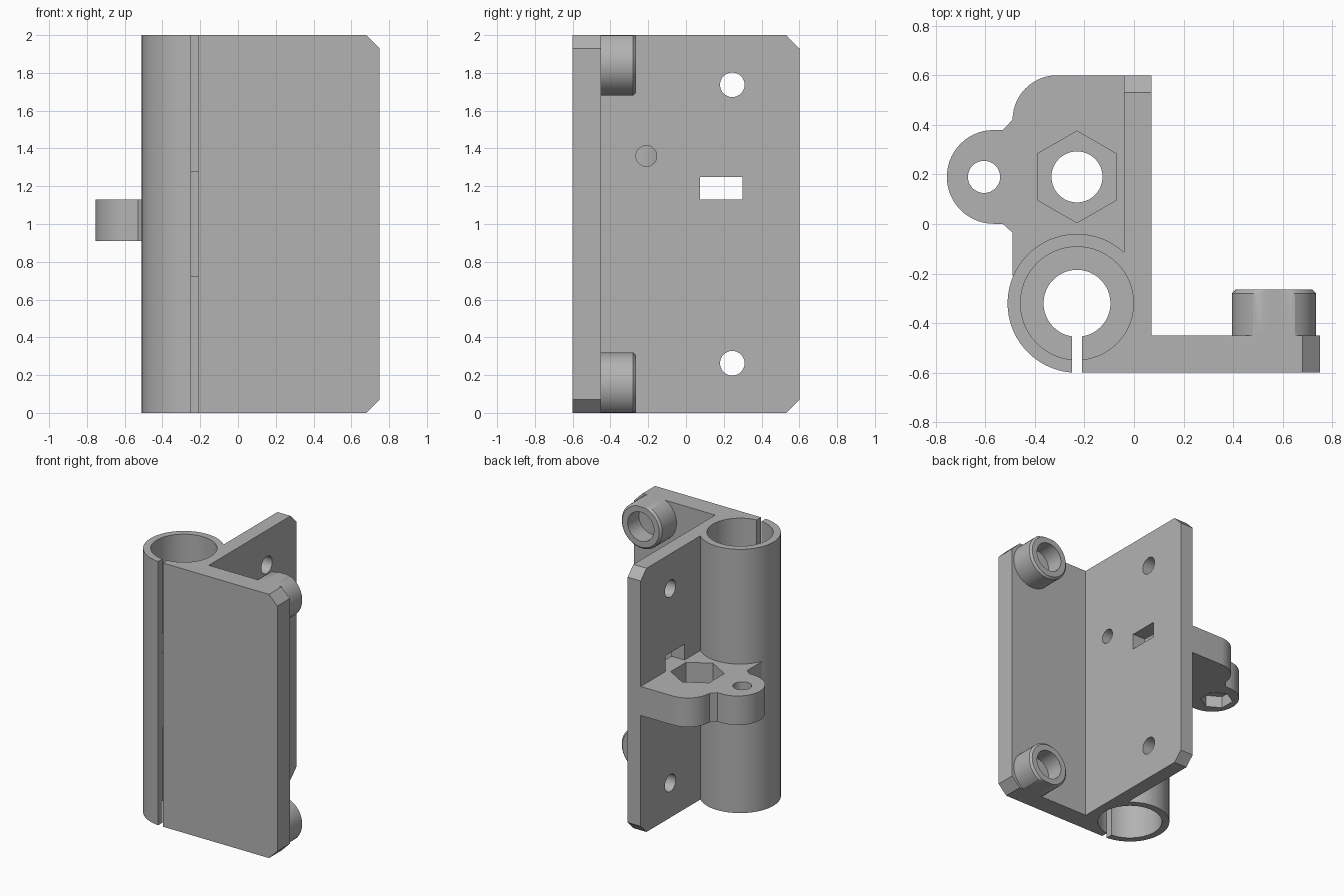
import bpy, bmesh, math

if "Cube" in bpy.data.objects:
    bpy.data.objects.remove(bpy.data.objects["Cube"])

grey = bpy.data.materials.new("plain grey")
grey.diffuse_color = (0.45, 0.45, 0.45, 1)
grey.use_nodes = True
grey.node_tree.nodes["Principled BSDF"].inputs["Base Color"].default_value = grey.diffuse_color


def arc(cx, cy, r, a0, a1, n):
    """Points on an arc, angles in degrees, both ends included."""
    return [(cx + r * math.cos(math.radians(a0 + (a1 - a0) * i / n)),
             cy + r * math.sin(math.radians(a0 + (a1 - a0) * i / n))) for i in range(n + 1)]


def circle(cx, cy, r, n=48, start=0):
    return arc(cx, cy, r, start, start + 360, n)[:-1]


def rect(x0, x1, y0, y1):
    return [(x0, y0), (x1, y0), (x1, y1), (x0, y1)]


def loft(name, rings, axis="z"):
    """Solid through rings, each given as (position along axis, 2D points)."""
    place = {"z": lambda u, v, w: (u, v, w),
             "y": lambda u, v, w: (u, w, v),
             "x": lambda u, v, w: (w, u, v)}[axis]
    bm = bmesh.new()
    loops = [[bm.verts.new(place(u, v, w)) for u, v in pts] for w, pts in rings]
    n = len(loops[0])
    bm.faces.new(loops[0])
    bm.faces.new(loops[-1])
    for a, b in zip(loops, loops[1:]):
        for i in range(n):
            j = (i + 1) % n
            bm.faces.new((a[i], a[j], b[j], b[i]))
    bmesh.ops.recalc_face_normals(bm, faces=bm.faces)
    mesh = bpy.data.meshes.new(name)
    bm.to_mesh(mesh)
    bm.free()
    mesh.materials.append(grey)
    ob = bpy.data.objects.new(name, mesh)
    bpy.context.collection.objects.link(ob)
    return ob


def prism(name, pts, lo, hi, axis="z"):
    return loft(name, [(lo, pts), (hi, pts)], axis)


def combine(target, tool, operation):
    """Apply a boolean and remove the tool."""
    mod = target.modifiers.new(operation.lower(), "BOOLEAN")
    mod.operation, mod.solver, mod.object = operation, "EXACT", tool
    bpy.context.view_layer.objects.active = target
    bpy.ops.object.modifier_apply(modifier=mod.name)
    bpy.data.objects.remove(tool)


# Main section: two plates at a right angle with the tube on the corner
TX, TY, TR = -0.23, -0.32, 0.28
meet = math.degrees(math.acos((-0.04 - TX) / TR))
section = [(0.75, -0.6), (0.75, -0.45), (0.07, -0.45), (0.07, 0.6), (-0.04, 0.6)]
section += arc(TX, TY, TR, meet, 270, 56)
body = prism("tube_bracket", section, 0, 2)

# Side arm with a rounded corner and a round ear
arm = [(0.0, -0.2), (0.0, 0.6)] + arc(-0.31, 0.42, 0.18, 90, 180, 14)
arm += [(-0.53, 0.379)] + arc(-0.566, 0.19, 0.189, 90, 270, 28)
arm += [(-0.53, 0.001), (-0.49, -0.035), (-0.49, -0.21), (-0.3, -0.3)]
combine(body, prism("side_arm", arm, 0.91, 1.13), "UNION")

# Round bosses on the front plate, flattened at the plate ends
BX = 0.565
for z in (0.15, 1.85):
    def ring(r):
        return [(x, min(2, max(0, h))) for x, h in circle(BX, z, r)]
    boss = loft("boss", [(-0.5, ring(0.17)), (-0.28, ring(0.17)), (-0.265, ring(0.155))], "y")
    combine(body, boss, "UNION")

cutters = [
    # Tube bore, wider at both ends, and the clamping slit
    prism("bore", circle(TX, TY, 0.135), -0.1, 2.1),
    prism("bore_low", circle(TX, TY, 0.228, 64), -0.1, 0.72),
    prism("bore_high", circle(TX, TY, 0.228, 64), 1.28, 2.1),
    prism("slit", rect(-0.25, -0.21, -0.7, TY), -0.1, 2.1),
    # Arm: large hole with hexagon pocket on top, ear hole with one below
    prism("arm_hole", circle(-0.23, 0.19, 0.103), 0.8, 1.2),
    prism("arm_hexagon", circle(-0.23, 0.19, 0.185, 6, 30), 0.98, 1.2),
    prism("ear_hole", circle(-0.605, 0.19, 0.065, 32), 0.8, 1.2),
    prism("ear_hexagon", circle(-0.605, 0.19, 0.115, 6, 30), 0.8, 1.0),
    # Side plate: slot and the hole into the tube
    prism("slot", rect(0.075, 0.3, 1.13, 1.25), -0.1, 0.2, "x"),
    prism("tube_hole", circle(-0.21, 1.36, 0.055, 32), -0.2, 0.2, "x"),
]
for s in (-1, 1):
    # Screw holes, boss holes and cut plate corners at each end
    z = 1 + 0.85 * s
    cutters.append(prism("screw_hole", circle(0.245, 1 + 0.737 * s, 0.065, 32), -0.1, 0.2, "x"))
    cutters.append(prism("boss_hole", circle(BX, z, 0.11), -0.4, -0.2, "y"))
    for edge, lo, hi, axis in ((0.75, -0.7, -0.4, "y"), (0.6, -0.1, 0.2, "x")):
        wedge = [(edge - 0.17, 1 + 1.1 * s), (edge + 0.1, 1 + 0.83 * s), (edge + 0.1, 1 + 1.1 * s)]
        cutters.append(prism("corner", wedge, lo, hi, axis))
for c in cutters:
    combine(body, c, "DIFFERENCE")

# Smooth round walls, sharp corners
bpy.ops.object.select_all(action="DESELECT")
body.select_set(True)
bpy.context.view_layer.objects.active = body
bpy.ops.object.shade_smooth_by_angle(angle=math.radians(25))
